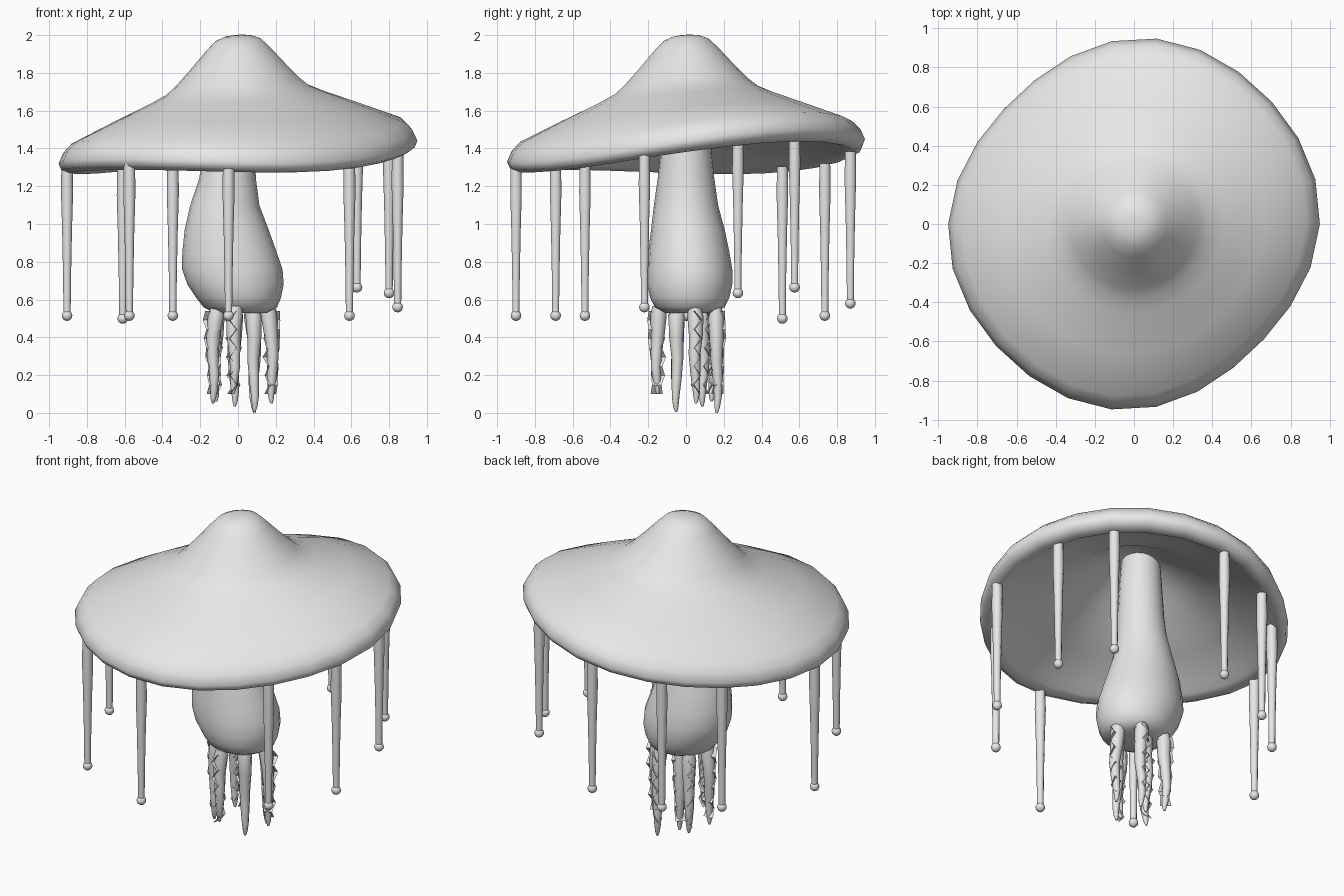
import bpy, bmesh, math, random
from mathutils import Vector

if "Cube" in bpy.data.objects:
    bpy.data.objects.remove(bpy.data.objects["Cube"])

random.seed(4)
grey = bpy.data.materials.new("plain_grey")
grey.diffuse_color = (0.8, 0.8, 0.8, 1)
grey.use_nodes = True
grey.node_tree.nodes["Principled BSDF"].inputs["Base Color"].default_value = grey.diffuse_color


def finish(name, bm, angle=50):
    """Turn a bmesh into a named, smooth-shaded object."""
    bmesh.ops.recalc_face_normals(bm, faces=bm.faces)
    me = bpy.data.meshes.new(name)
    bm.to_mesh(me)
    bm.free()
    ob = bpy.data.objects.new(name, me)
    bpy.context.collection.objects.link(ob)
    me.materials.append(grey)
    bpy.ops.object.select_all(action='DESELECT')
    ob.select_set(True)
    bpy.context.view_layer.objects.active = ob
    bpy.ops.object.shade_smooth_by_angle(angle=math.radians(angle))
    return ob


def loft(bm, rings, sides):
    """Skin rings of (centre x, centre y, z, radius x, radius y); cap both ends."""
    loops = []
    for cx, cy, z, rx, ry in rings:
        angles = [2 * math.pi * i / sides for i in range(sides)]
        loops.append([bm.verts.new((cx + rx * math.cos(a), cy + ry * math.sin(a), z))
                      for a in angles])
    for lo, hi in zip(loops, loops[1:]):
        for i in range(sides):
            j = (i + 1) % sides
            bm.faces.new((lo[i], lo[j], hi[j], hi[i]))
    bm.faces.new(loops[0])
    bm.faces.new(loops[-1])


# Cap: outer bell, rounded rim, hollow underside
outer = [(0.03, 2.0), (0.07, 1.995), (0.12, 1.975), (0.17, 1.925), (0.25, 1.835),
         (0.33, 1.75), (0.38, 1.707), (0.46, 1.668), (0.67, 1.577), (0.88, 1.482),
         (0.925, 1.435), (0.95, 1.38), (0.935, 1.345), (0.89, 1.325)]
inner = [(0.84, 1.345), (0.8, 1.375), (0.6, 1.465), (0.42, 1.555), (0.3, 1.63),
         (0.18, 1.705), (0.1, 1.74), (0.02, 1.75)]
bm = bmesh.new()
loft(bm, [(0, 0, z, r, r) for r, z in outer + inner], 26)
# tilt the cap and warp its rim like a shallow saddle
for v in bm.verts:
    x, y, z = v.co
    a, r = math.atan2(y, x), math.hypot(x, y)
    k = 1 + (0.03 * math.sin(2 * a) + 0.02 * math.cos(4 * a) - 0.02) * r
    v.co = (x * k, y * k, z + 0.064 * x + 0.056 * y + 0.095 * x * y)
finish("cap", bm, 70)

# Leaning, bulb-shaped stem
stem = [(-0.05, 0.0, 1.78, 0.11, 0.11), (-0.05, 0.0, 1.6, 0.125, 0.12),
        (-0.05, 0.0, 1.38, 0.138, 0.135), (-0.055, 0.0, 1.24, 0.15, 0.15),
        (-0.07, 0.0, 1.1, 0.183, 0.17), (-0.06, 0.01, 0.97, 0.222, 0.195),
        (-0.045, 0.015, 0.85, 0.25, 0.215), (-0.03, 0.02, 0.76, 0.266, 0.225),
        (-0.013, 0.02, 0.68, 0.255, 0.225), (0.003, 0.02, 0.61, 0.225, 0.21),
        (0.012, 0.02, 0.56, 0.195, 0.185), (0.015, 0.02, 0.53, 0.14, 0.13),
        (0.015, 0.02, 0.53, 0.03, 0.03)]
bm = bmesh.new()
loft(bm, stem, 20)
finish("stem", bm, 70)

# Tapered arms under the stem: (x, y, tip height, frill direction in degrees)
arms = [(0.085, -0.05, 0.005, 10), (-0.13, -0.05, 0.05, 0), (-0.02, -0.155, 0.10, 80),
        (0.18, 0.05, 0.05, 20), (0.085, 0.165, 0.0, 100), (-0.12, 0.14, 0.06, 140),
        (-0.02, 0.09, 0.035, 45)]
bm = bmesh.new()
for k, (x, y, tip, deg) in enumerate(arms):
    rings = []
    for t, r in [(0, 0.034), (0.1, 0.043), (0.3, 0.037), (0.5, 0.031),
                 (0.7, 0.026), (0.86, 0.02), (0.95, 0.014), (1, 0.006)]:
        w = 0.005 * math.sin(9 * t + k)
        s = 0.9 + 0.1 * min(1, 3 * t)
        rings.append((x * s + w, y * s - w, 0.565 + (tip - 0.565) * t, r, r))
    loft(bm, rings, 8)
finish("arms", bm, 70)

# Ragged thin frills hanging along the arms
bm = bmesh.new()
for x, y, tip, deg in arms[1:]:
    d = Vector((math.cos(math.radians(deg)), math.sin(math.radians(deg)), 0))
    side = Vector((-d.y, d.x, 0))
    prev = None
    for i in range(10):
        t = i / 9
        width = (0.054 if i % 2 else 0.04) * (1 - 0.4 * t)
        mid = Vector((x, y, 0.54 - 0.44 * t)) + side * (0.018 if i % 2 else -0.018)
        mid += d * random.uniform(-0.006, 0.006)
        row = [bm.verts.new(mid - d * width), bm.verts.new(mid + d * width)]
        if prev:
            bm.faces.new((prev[0], prev[1], row[1], row[0]))
        prev = row
finish("frills", bm, 20)

# Rim tendrils with bead ends: (x, y, bead height)
tendrils = [(-0.05, -0.9, 0.515), (0.59, -0.69, 0.515), (0.845, -0.22, 0.56),
            (0.8, 0.275, 0.635), (0.63, 0.575, 0.665), (0.05, 0.87, 0.58),
            (-0.345, 0.735, 0.515), (-0.61, 0.51, 0.5), (-0.905, 0.0, 0.515),
            (-0.575, -0.69, 0.515)]
tendrils[1] = (0.59, -0.535, 0.515)
for n, (x, y, z) in enumerate(tendrils, 1):
    bm = bmesh.new()
    loft(bm, [(x, y, z + h, r, r) for h, r in
              [(0.01, 0.019), (0.2, 0.021), (0.45, 0.026), (0.65, 0.032), (0.805, 0.03)]], 10)
    bead = bmesh.ops.create_uvsphere(bm, u_segments=12, v_segments=8, radius=0.028)
    bmesh.ops.translate(bm, verts=bead["verts"], vec=(x, y, z))
    finish(f"tendril_{n}", bm)
